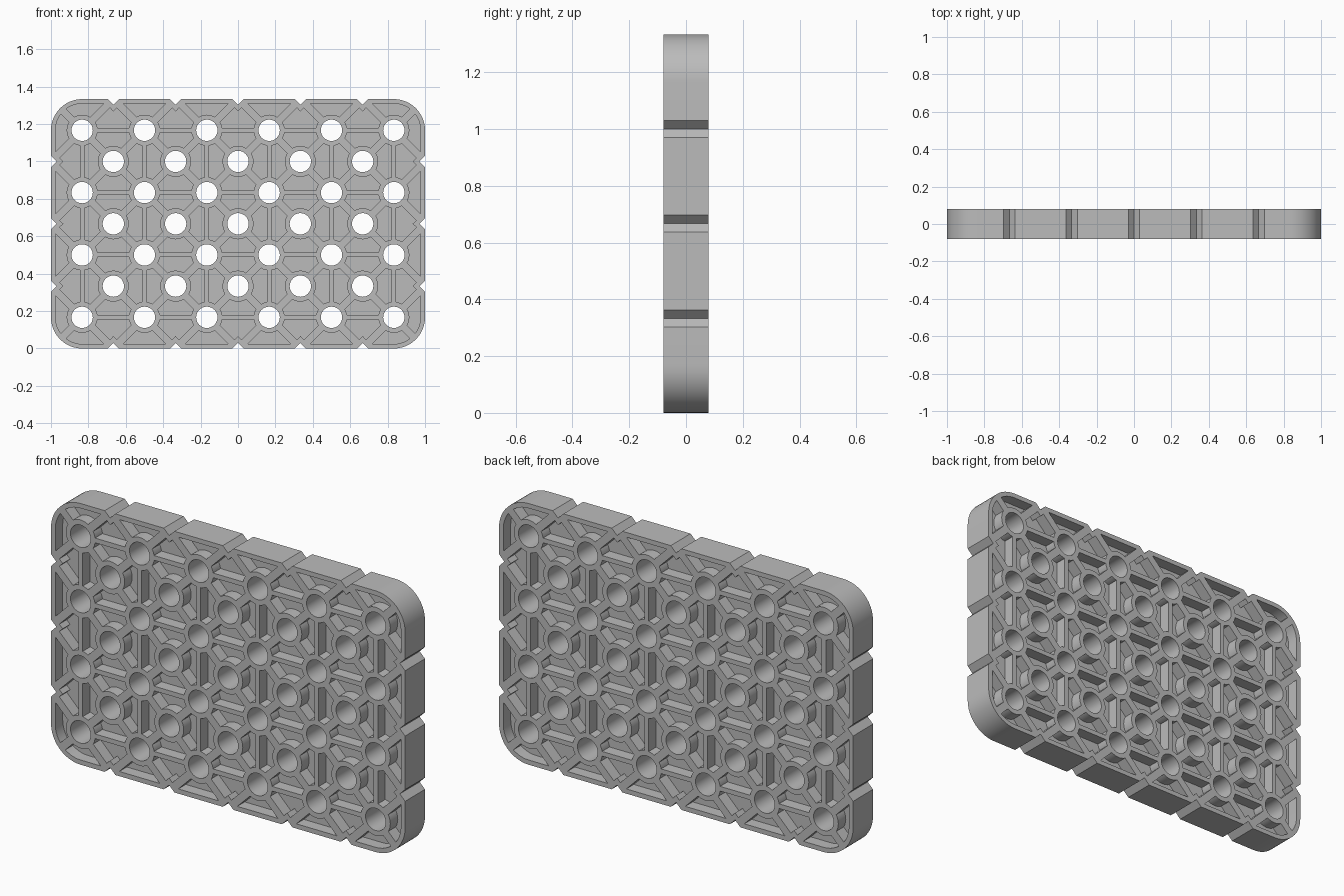
import bpy, bmesh, math
from math import sin, cos, pi

if "Cube" in bpy.data.objects:
    bpy.data.objects.remove(bpy.data.objects["Cube"])

W, H, T = 2.0, 4 / 3, 0.16      # width, height, thickness
P = 1 / 3                       # hole pitch
HOLE, BOSS = 0.057, 0.083
RIM = 0.024

grey = bpy.data.materials.new("grey plastic")
grey.diffuse_color = (0.5, 0.5, 0.5, 1)
grey.use_nodes = True
grey.node_tree.nodes["Principled BSDF"].inputs["Base Color"].default_value = grey.diffuse_color

main = [(-5 * P / 2 + i * P, P / 2 + j * P) for i in range(6) for j in range(4)]
offset = [(-2 * P + i * P, P + j * P) for i in range(5) for j in range(3)]


def circle(c, r, n=32):
    return [(c[0] + r * cos(2 * pi * k / n), c[1] + r * sin(2 * pi * k / n)) for k in range(n)]


def outline(inset, half, depth):
    """Rounded rectangle with V notches along all four sides."""
    r = P / 2 - inset
    pts = []
    for side in range(4):
        a = side * pi / 2
        along, out = (W, H) if side % 2 else (H, W)
        ca, sa = cos(a), sin(a)
        local = []
        count = round(along / P) - 1
        for k in range(count):
            t = (k - (count - 1) / 2) * P
            local += [(out / 2 - inset, t - half), (out / 2 - depth, t), (out / 2 - inset, t + half)]
        for k in range(13):
            b = k * pi / 24
            local.append((out / 2 - P / 2 + r * cos(b), along / 2 - P / 2 + r * sin(b)))
        pts += [(u * ca - v * sa, u * sa + v * ca + H / 2) for u, v in local]
    return pts


def bar(a, ang, start, end, width):
    """Straight rib profile running from point a along an angle."""
    c, s, h = cos(ang), sin(ang), width / 2
    return [(a[0] + u * c - v * s, a[1] + u * s + v * c)
            for u, v in ((start, -h), (end, -h), (end, h), (start, h))]


def extrude(name, loops, thick):
    """Fill closed loops (inner loops are holes) and extrude along y."""
    cu = bpy.data.curves.new(name, 'CURVE')
    cu.dimensions, cu.fill_mode, cu.extrude = '2D', 'BOTH', thick / 2
    for loop in loops:
        sp = cu.splines.new('POLY')
        sp.points.add(len(loop) - 1)
        for p, (x, z) in zip(sp.points, loop):
            p.co = (x, z, 0, 1)
        sp.use_cyclic_u = True
    ob = bpy.data.objects.new(name, cu)
    bpy.context.collection.objects.link(ob)
    ob.rotation_euler.x = pi / 2
    bpy.ops.object.select_all(action='DESELECT')
    ob.select_set(True)
    bpy.context.view_layer.objects.active = ob
    bpy.ops.object.convert(target='MESH')
    ob = bpy.context.object
    ob.name = name
    bm = bmesh.new()
    bm.from_mesh(ob.data)
    bmesh.ops.remove_doubles(bm, verts=bm.verts, dist=1e-5)
    bmesh.ops.recalc_face_normals(bm, faces=bm.faces)
    bm.to_mesh(ob.data)
    bm.free()
    ob.data.materials.clear()
    ob.data.materials.append(grey)
    bpy.ops.object.shade_smooth_by_angle(angle=math.radians(30))
    return ob


# Rim and thin centre web
edge = outline(0, 0.03, 0.03)
extrude("rim", [edge, outline(RIM, 0.04, 0.066)], T)
extrude("web", [outline(0.01, 0.035, 0.045)] + [circle(c, HOLE + 0.005) for c in main + offset], 0.04)

# Tubes around every hole
extrude("hole_tubes", [f for c in main + offset for f in (circle(c, BOSS), circle(c, HOLE))], T)

# Upright and level ribs between neighbouring main holes
extrude("upright_ribs", [bar(c, pi / 2, 0.075, P - 0.075, 0.024) for c in main if c[1] < H - P], T)
extrude("level_ribs", [bar(c, 0, 0.075, P - 0.075, 0.024) for c in main if c[0] < 1 - P], T)

# Diagonal ribs to the offset holes, the notches and the corners
diag = []
for c in main:
    for k in range(4):
        ang = pi / 4 + k * pi / 2
        ex, ez = c[0] + P / 2 * (1 if cos(ang) > 0 else -1), c[1] + P / 2 * (1 if sin(ang) > 0 else -1)
        on_x, on_z = abs(ex) > 0.99, ez < 0.01 or ez > H - 0.01
        reach = P / math.sqrt(2)
        end = 0.155 if on_x and on_z else reach - 0.035 if on_x or on_z else reach - 0.075
        diag.append(bar(c, ang, 0.075, end, 0.04))
extrude("diagonal_ribs", diag, T)
